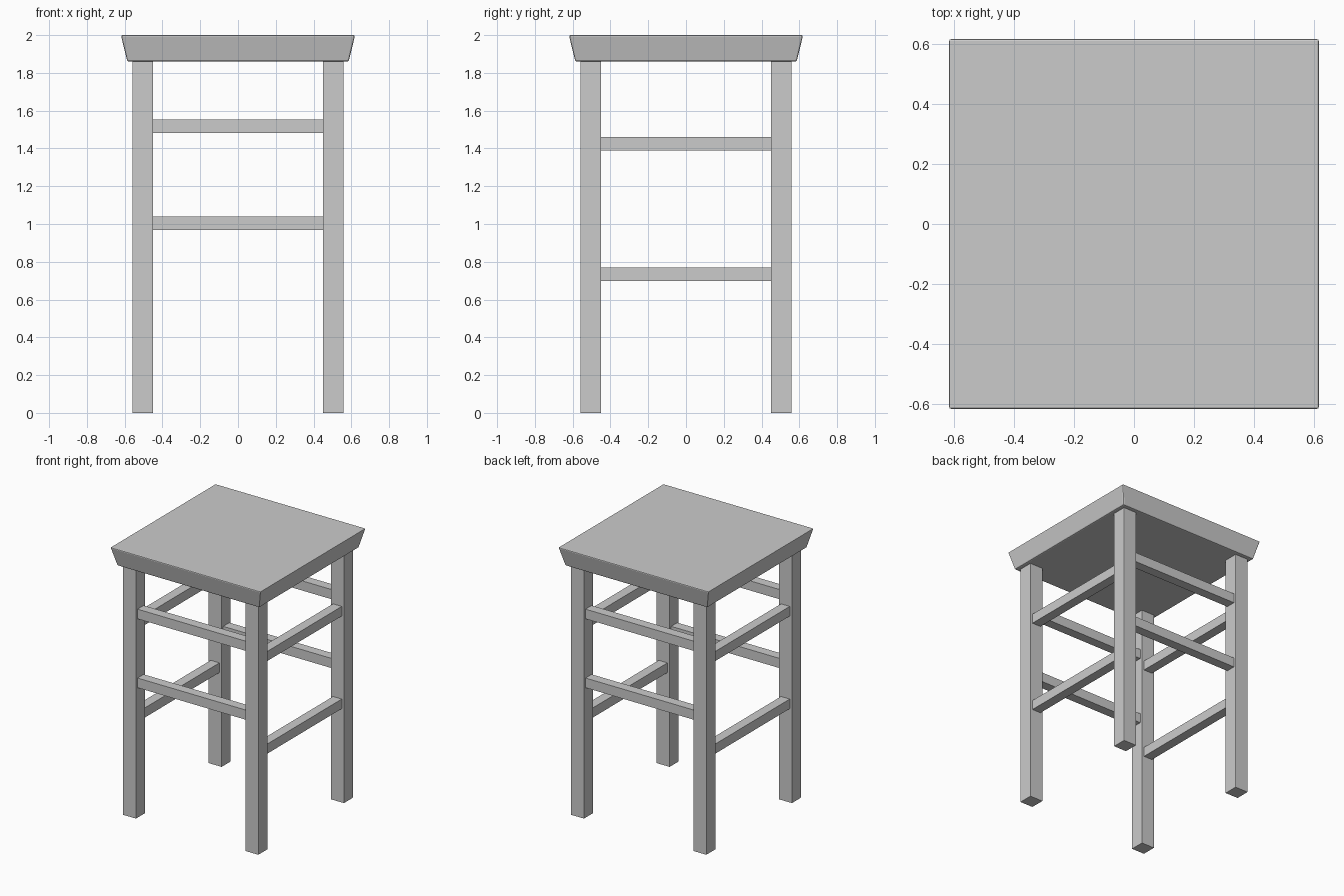
import bpy, bmesh

if "Cube" in bpy.data.objects:
    bpy.data.objects.remove(bpy.data.objects["Cube"])

LEG_C, LEG_W = 0.504, 0.108      # leg centre offset and thickness
SEAT_BOTTOM, SEAT_TOP = 1.86, 2.0


def box(name, centre, size, taper=1.0, bevel=0.0):
    """Box whose lower face is scaled by taper, with an optional bevel."""
    bm = bmesh.new()
    bmesh.ops.create_cube(bm, size=1)
    for v in bm.verts:
        k = taper if v.co.z < 0 else 1.0
        v.co.x *= size[0] * k
        v.co.y *= size[1] * k
        v.co.z *= size[2]
    mesh = bpy.data.meshes.new(name)
    bm.to_mesh(mesh)
    bm.free()
    ob = bpy.data.objects.new(name, mesh)
    ob.location = centre
    bpy.context.collection.objects.link(ob)
    if bevel:
        mod = ob.modifiers.new("bevel", 'BEVEL')
        mod.width = bevel
        mod.segments = 2
    return ob


# Seat slab with undercut edges
box("seat", (0, 0, (SEAT_BOTTOM + SEAT_TOP) / 2),
    (1.24, 1.24, SEAT_TOP - SEAT_BOTTOM), taper=0.945, bevel=0.008)

# Four square legs
for sy, fb in ((-1, "front"), (1, "back")):
    for sx, lr in ((-1, "left"), (1, "right")):
        box(f"{fb}_{lr}_leg", (sx * LEG_C, sy * LEG_C, SEAT_BOTTOM / 2 + 0.002),
            (LEG_W, LEG_W, SEAT_BOTTOM + 0.004 - 0.0), bevel=0.002)

# Two rungs on each side, staggered between front/back and left/right
RUNG = 0.072
LENGTH = 2 * LEG_C - LEG_W + 0.01
for s, fb, lr in ((-1, "front", "left"), (1, "back", "right")):
    for level, z_fb, z_lr in (("lower", 1.005, 0.735), ("upper", 1.518, 1.425)):
        box(f"{fb}_{level}_rung", (0, s * LEG_C, z_fb), (LENGTH, RUNG, RUNG))
        box(f"{lr}_{level}_rung", (s * LEG_C, 0, z_lr), (RUNG, LENGTH, RUNG))
